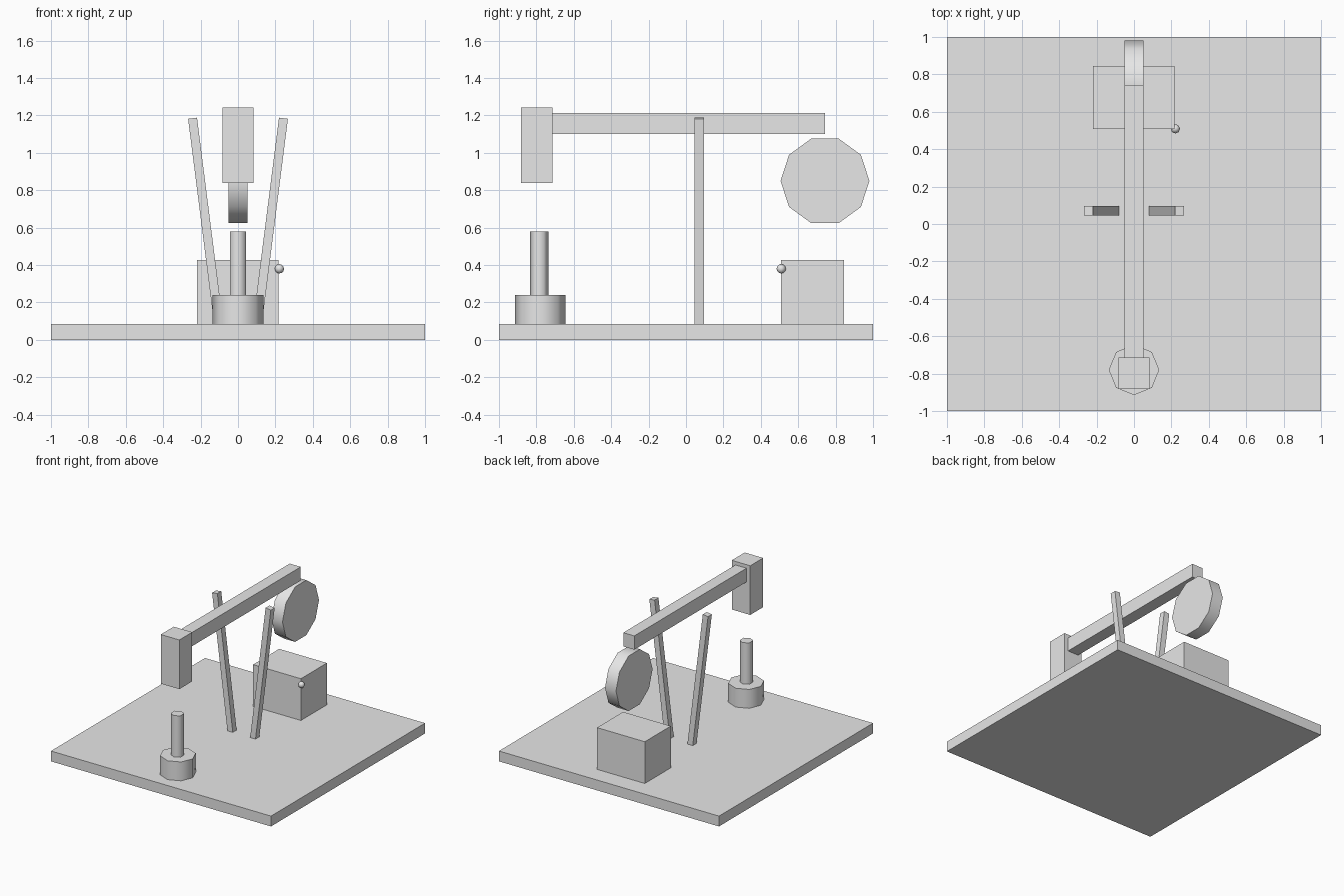
import bpy, math
from mathutils import Vector

if "Cube" in bpy.data.objects:
    bpy.data.objects.remove(bpy.data.objects["Cube"])

grey = bpy.data.materials.new("plain grey")
grey.diffuse_color = (0.8, 0.8, 0.8, 1)
grey.use_nodes = True
grey.node_tree.nodes["Principled BSDF"].inputs["Base Color"].default_value = grey.diffuse_color


def finish(name):
    ob = bpy.context.object
    ob.name = name
    ob.data.materials.append(grey)
    return ob


def box(name, lo, hi, rot=(0, 0, 0)):
    lo, hi = Vector(lo), Vector(hi)
    bpy.ops.mesh.primitive_cube_add(size=1, location=(lo + hi) / 2, rotation=rot)
    bpy.context.object.scale = hi - lo
    return finish(name)


def cylinder(name, sides, radius, depth, loc, rot=(0, 0, 0)):
    bpy.ops.mesh.primitive_cylinder_add(vertices=sides, radius=radius, depth=depth,
                                        location=loc, rotation=rot)
    bpy.ops.object.shade_smooth_by_angle(angle=math.radians(65))
    return finish(name)


# base slab
box("base", (-1, -1, 0), (1, 1, 0.085))

# rocking beam and its hanging head
box("beam", (-0.05, -0.715, 1.10), (0.05, 0.743, 1.213))
box("beam_head", (-0.084, -0.882, 0.838), (0.084, -0.714, 1.242))

# splayed support legs
for side, label in ((-1, "left"), (1, "right")):
    top, foot = Vector((side * 0.243, 0.07, 1.185)), Vector((side * 0.102, 0.07, 0.075))
    mid, axis = (top + foot) / 2, top - foot
    half = Vector((0.024, 0.025, axis.length / 2))
    box(label + "_leg", mid - half, mid + half, (0, math.atan2(axis.x, axis.z), 0))

# ten-sided counterweight wheel, corners pointing front and back
cylinder("counterweight", 10, 0.2375, 0.10, (0, 0.743, 0.85), (0, math.pi / 2, 0))

# motor housing with a small knob on its front corner
box("motor_housing", (-0.218, 0.508, 0.08), (0.216, 0.846, 0.428))
bpy.ops.mesh.primitive_uv_sphere_add(segments=8, ring_count=6, radius=0.025,
                                     location=(0.221, 0.509, 0.38))
bpy.ops.object.shade_smooth()
finish("knob")

# well collar and pipe
cylinder("well_collar", 8, 0.135, 0.16, (0, -0.78, 0.16))
cylinder("well_pipe", 6, 0.05, 0.36, (0, -0.785, 0.40))
